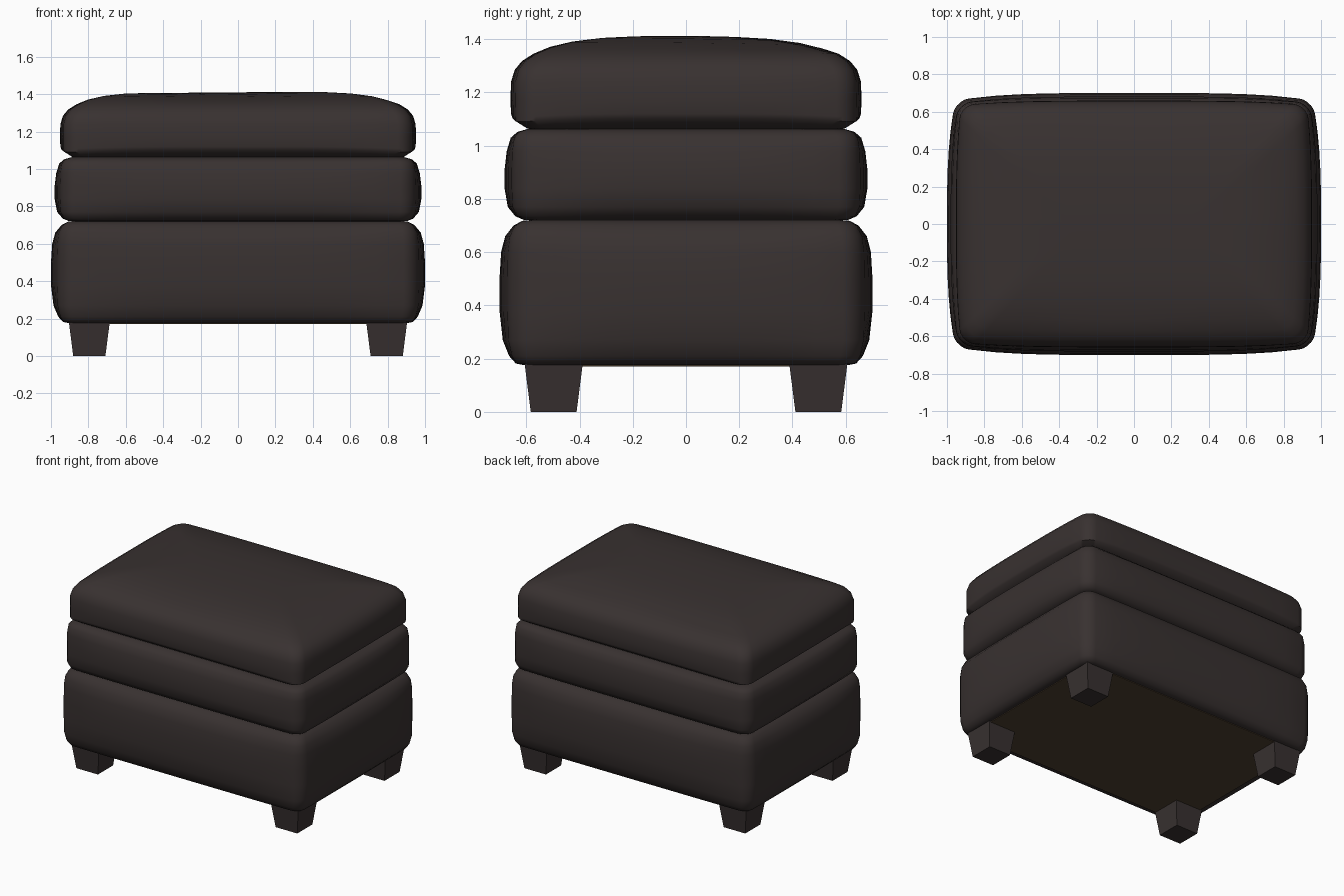
import bpy, bmesh, math

if "Cube" in bpy.data.objects:
    bpy.data.objects.remove(bpy.data.objects["Cube"])


def material(name, rgb):
    m = bpy.data.materials.new(name)
    m.diffuse_color = (*rgb, 1)
    m.use_nodes = True
    m.node_tree.nodes["Principled BSDF"].inputs["Base Color"].default_value = m.diffuse_color
    return m


LEATHER = material("dark brown leather", (0.040, 0.031, 0.030))
LINING = material("brown underside cloth", (0.075, 0.050, 0.028))


def finish(bm, name, mat, angle=None):
    bmesh.ops.recalc_face_normals(bm, faces=bm.faces[:])
    me = bpy.data.meshes.new(name)
    bm.to_mesh(me)
    bm.free()
    me.materials.append(mat)
    ob = bpy.data.objects.new(name, me)
    bpy.context.collection.objects.link(ob)
    if angle:
        bpy.ops.object.select_all(action='DESELECT')
        ob.select_set(True)
        bpy.context.view_layer.objects.active = ob
        bpy.ops.object.shade_smooth_by_angle(angle=math.radians(angle))
    return ob


def outline(hx, hy, r, bow):
    """Rounded rectangle whose sides bow outwards."""
    pts, corner, side = [], 5, 12
    for k in range(4):
        a0 = k * math.pi / 2
        sx, sy = [(1, 1), (-1, 1), (-1, -1), (1, -1)][k]
        cx, cy = sx * (hx - r), sy * (hy - r)
        for i in range(corner + 1):
            a = a0 + math.pi / 2 * i / corner
            pts.append((cx + r * math.cos(a), cy + r * math.sin(a)))
        nx, ny = [(-1, 1), (-1, -1), (1, -1), (1, 1)][k]
        end = (nx * (hx - r), ny * (hy - r))
        a = a0 + math.pi / 2
        end = (end[0] + r * math.cos(a), end[1] + r * math.sin(a))
        start = pts[-1]
        for i in range(1, side):
            t = i / side
            pts.append((start[0] + (end[0] - start[0]) * t,
                        start[1] + (end[1] - start[1]) * t))
    out = []
    for x, y in pts:
        u, v = min(1, abs(x) / hx), min(1, abs(y) / hy)
        gx = bow * (1 - v ** 3) * u ** 4
        gy = bow * 0.9 * (1 - u ** 4) * v ** 4
        out.append((x + math.copysign(gx, x), y + math.copysign(gy, y)))
    return out


def cushion(name, hx, hy, profile, wave):
    """Loft rings of (inset, height, bow); wave gives soft wrinkled seams."""
    bm = bmesh.new()
    rings = []
    for d, z, b in profile:
        r = max(0.02, 0.07 - d * 0.06)
        rings.append([bm.verts.new((x, y, z + wave(x, y, z)))
                      for x, y in outline(hx - d, hy - d, r, 0.045 * b)])
    n = len(rings[0])
    for a, b in zip(rings, rings[1:]):
        for i in range(n):
            j = (i + 1) % n
            bm.faces.new((a[i], a[j], b[j], b[i]))
    bm.faces.new(rings[0][::-1])
    bm.faces.new(rings[-1])
    return finish(bm, name, LEATHER, 50)


# Padded base box
cushion("base", 0.955, 0.66, [
    (0.05, 0.176, 0), (0.025, 0.182, 0.1), (0.01, 0.21, 0.35), (0, 0.27, 0.7),
    (0, 0.38, 1), (0, 0.5, 1), (0, 0.6, 0.85), (0.005, 0.66, 0.6),
    (0.02, 0.70, 0.2), (0.045, 0.718, 0), (0.10, 0.722, 0)],
    lambda x, y, z: 0)

# Middle cushion
cushion("middle_cushion", 0.94, 0.645, [
    (0.10, 0.716, 0), (0.035, 0.722, 0), (0.012, 0.735, 0.2), (0.0, 0.77, 0.6),
    (0, 0.84, 0.9), (0, 0.91, 0.9), (0, 0.98, 0.7), (0.005, 1.03, 0.45),
    (0.02, 1.052, 0.2), (0.05, 1.063, 0), (0.10, 1.066, 0)],
    lambda x, y, z: 0)


# Domed seat cushion, lip lifted a little along the middle of each side
def seat_wave(x, y, z):
    if z < 1.12:
        lift = 1 - max(abs(x) / 0.95, abs(y) / 0.66) ** 8 * \
            min(abs(x) / 0.95, abs(y) / 0.66) ** 4
        return 0.02 * lift if z > 1.07 else 0
    if z > 1.36:
        return -0.012 * max(0, y) + 0.003 * math.sin(5 * x + 2 * y)
    return 0


cushion("seat_cushion", 0.925, 0.635, [
    (0.09, 1.060, 0), (0.04, 1.064, 0), (0.0, 1.082, 0.4), (0, 1.10, 0.55),
    (0, 1.17, 0.6), (0, 1.24, 0.55), (0.012, 1.285, 0.5), (0.035, 1.318, 0.4),
    (0.075, 1.346, 0.3), (0.13, 1.368, 0.2), (0.21, 1.388, 0.1),
    (0.32, 1.402, 0), (0.45, 1.408, 0), (0.58, 1.410, 0)], seat_wave)

# Cloth panel under the base
bm = bmesh.new()
bmesh.ops.create_cube(bm, size=1)
for v in bm.verts:
    v.co = (v.co.x * 1.78, v.co.y * 1.2, 0.174 + v.co.z * 0.006)
finish(bm, "underside_panel", LINING)

# Four tapered square feet
for sx, side in ((-1, "left"), (1, "right")):
    for sy, end in ((-1, "front"), (1, "back")):
        bm = bmesh.new()
        bmesh.ops.create_cube(bm, size=2)
        for v in bm.verts:
            h = 0.109 if v.co.z > 0 else 0.086
            v.co = (sx * 0.795 + v.co.x * h, sy * 0.497 + v.co.y * h,
                    0.18 if v.co.z > 0 else 0)
        finish(bm, f"{end}_{side}_foot", LEATHER)
